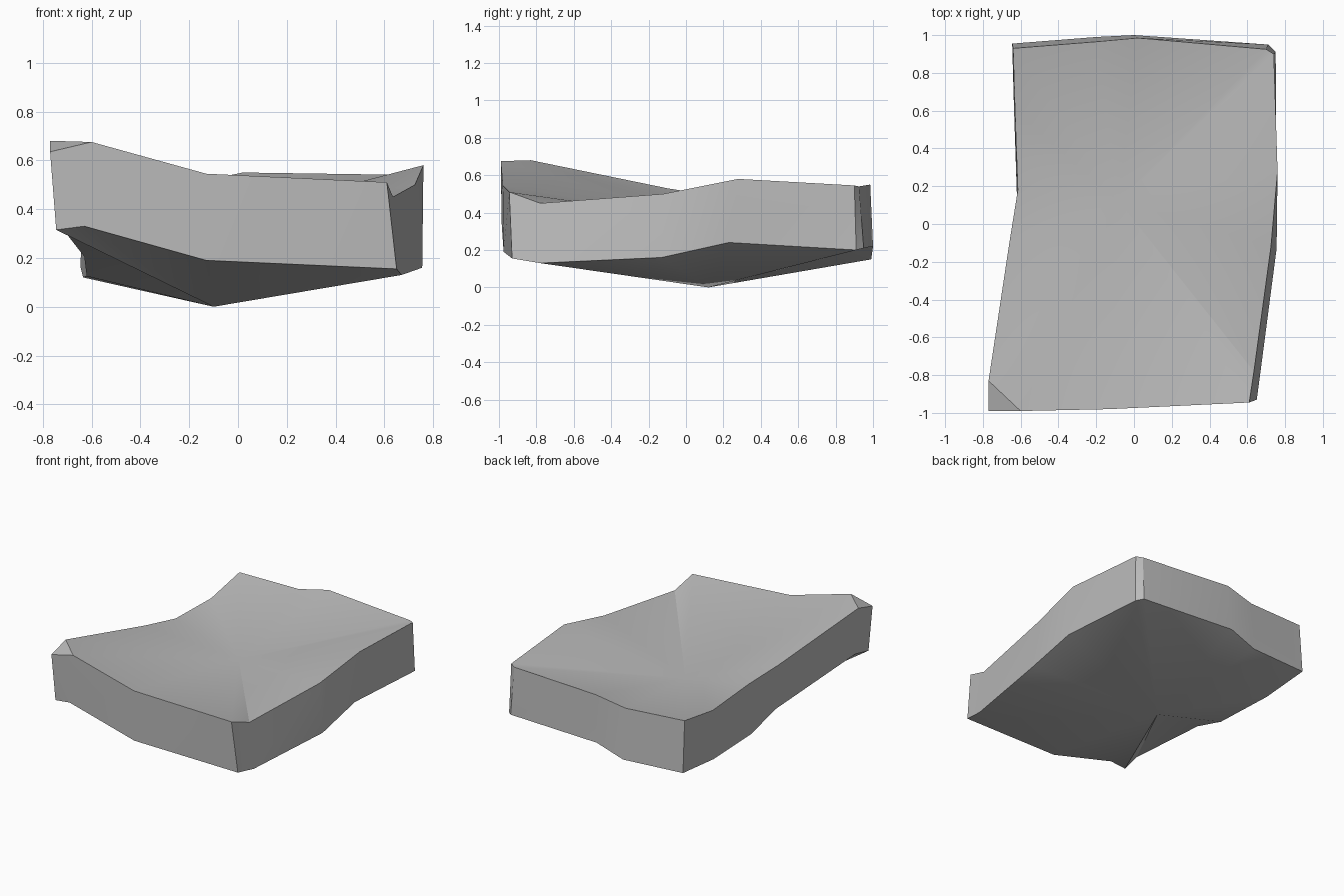
import bpy
import bmesh
import math

# Remove the default object
cube = bpy.data.objects.get("Cube")
if cube:
    bpy.data.objects.remove(cube, do_unlink=True)


def make_material(name, colour):
    material = bpy.data.materials.new(name)
    material.use_nodes = True
    material.diffuse_color = colour
    shader = next(n for n in material.node_tree.nodes if n.type == "BSDF_PRINCIPLED")
    shader.inputs["Base Color"].default_value = colour
    return material


# Rim of the warped slab, anticlockwise from the chipped front corner:
# each entry pairs an upper rim point with the lower rim point below it
RIM = [
    ((-.77, -.99, .635), (-.745, -.98, .315)),
    ((-.6, -.99, .675), (-.63, -.985, .33)),
    ((-.13, -.98, .545), (-.13, -.975, .19)),
    ((.61, -.945, .51), (.65, -.93, .155)),
    ((.635, -.78, .45), (.67, -.78, .13)),
    ((.725, -.12, .5), (.755, -.13, .16)),
    ((.76, .28, .58), (.755, .23, .24)),
    ((.74, .9, .545), (.75, .91, .2)),
    ((.7, .925, .54), (.71, .95, .21)),
    ((.02, .985, .55), (0, 1, .22)),
    ((-.2, .965, .505), (-.2, .99, .15)),
    ((-.64, .93, .52), (-.645, .955, .16)),
    ((-.63, .6, .465), (-.635, .6, .12)),
    ((-.615, .18, .485), (-.62, .15, .125)),
    ((-.66, -.1, .53), (-.63, -.1, .205)),
    ((-.77, -.83, .68), (-.735, -.85, .34)),
]
TOP_DIP = (-.08, .12, .36)
BOTTOM_KEEL = (-.1, .12, 0)


def fan(bm, centre, ring):
    """Join a ring of vertices to one centre vertex."""
    for first, second in zip(ring, ring[1:] + ring[:1]):
        bm.faces.new((centre, first, second))


def build_slab(name, material):
    bm = bmesh.new()
    upper = [bm.verts.new(pair[0]) for pair in RIM]
    lower = [bm.verts.new(pair[1]) for pair in RIM]

    # Dished top, with the chipped corner as its own facet
    fan(bm, bm.verts.new(TOP_DIP), upper[1:])
    bm.faces.new((upper[-1], upper[0], upper[1]))

    # Underside falling to a low point
    fan(bm, bm.verts.new(BOTTOM_KEEL), lower[::-1])

    # Side walls, folded so each twisted panel stays faceted
    count = len(RIM)
    for i in range(count):
        j = (i + 1) % count
        if upper[i].co.x < 0 and lower[j].co.y < lower[i].co.y:
            bm.faces.new((upper[i], lower[i], lower[j]))
            bm.faces.new((upper[i], lower[j], upper[j]))
        else:
            bm.faces.new((lower[i], lower[j], upper[j]))
            bm.faces.new((lower[i], upper[j], upper[i]))

    bmesh.ops.recalc_face_normals(bm, faces=bm.faces[:])
    mesh = bpy.data.meshes.new(name)
    bm.to_mesh(mesh)
    bm.free()
    mesh.materials.append(material)
    slab = bpy.data.objects.new(name, mesh)
    bpy.context.collection.objects.link(slab)
    return slab


stone = make_material("stone_grey", (.5, .5, .5, 1))
slab = build_slab("stone_slab", stone)

# Smooth shading that keeps the rim edges sharp
bpy.ops.object.select_all(action="DESELECT")
slab.select_set(True)
bpy.context.view_layer.objects.active = slab
bpy.ops.object.shade_smooth_by_angle(angle=math.radians(30))
